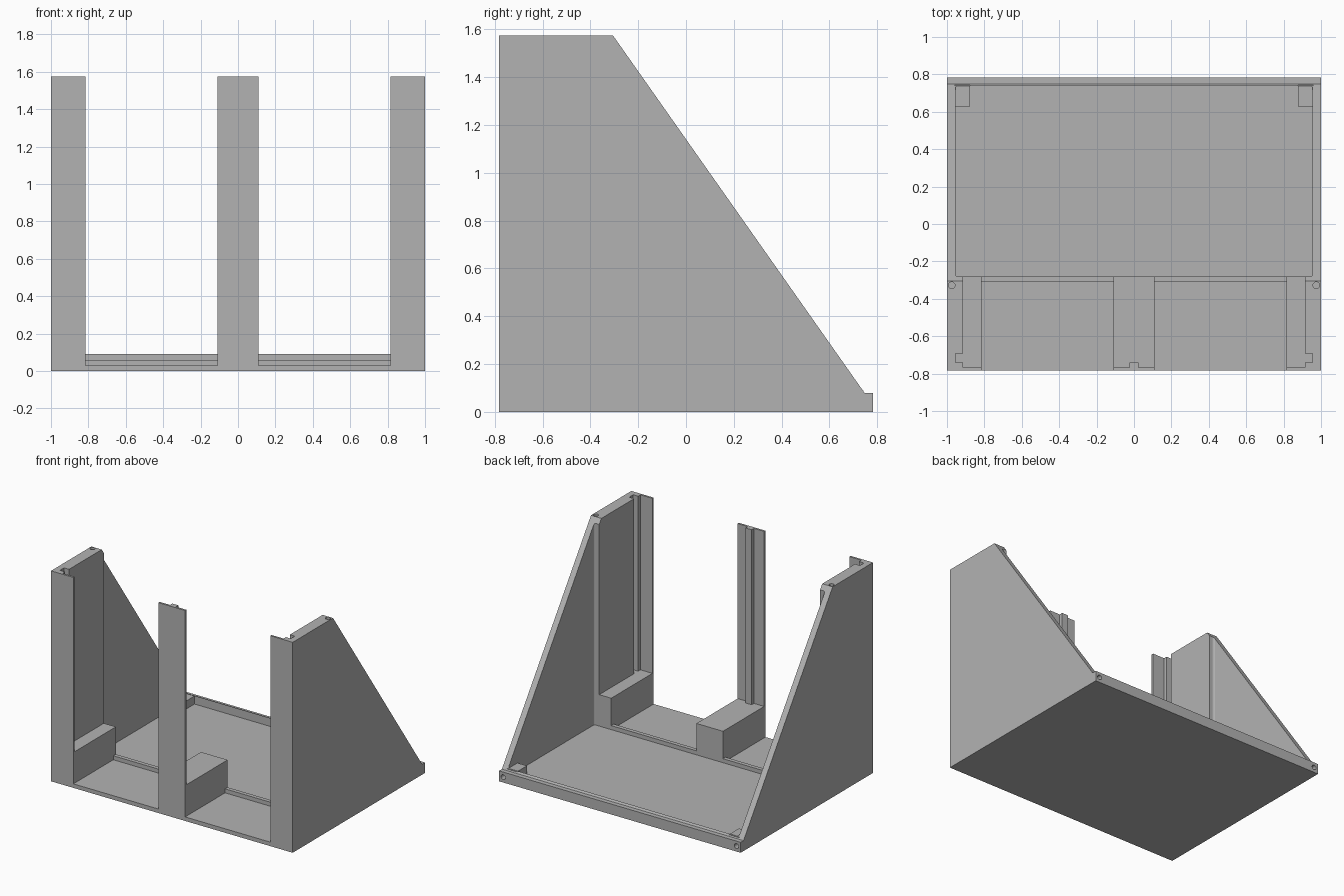
import bpy
import bmesh
from mathutils import Matrix, Vector

cube = bpy.data.objects.get("Cube")
if cube:
    bpy.data.objects.remove(cube, do_unlink=True)

grey = bpy.data.materials.new("plain grey")
grey.use_nodes = True
colour = (0.45, 0.45, 0.45, 1)
grey.diffuse_color = colour
grey.node_tree.nodes["Principled BSDF"].inputs["Base Color"].default_value = colour

TOP, FLOOR, RAIL, BLOCK = 1.574, 0.03, 0.06, 0.265
FRONT, BACK = -0.782, 0.782


def finish(name, bm):
    bmesh.ops.recalc_face_normals(bm, faces=bm.faces)
    mesh = bpy.data.meshes.new(name)
    bm.to_mesh(mesh)
    bm.free()
    mesh.materials.append(grey)
    obj = bpy.data.objects.new(name, mesh)
    bpy.context.collection.objects.link(obj)
    return obj


def box(name, x0, x1, y0, y1, z0, z1, round_corners=0):
    bm = bmesh.new()
    size = Vector((x1 - x0, y1 - y0, z1 - z0))
    centre = Vector((x0 + x1, y0 + y1, z0 + z1)) / 2
    bmesh.ops.create_cube(bm, size=1, matrix=Matrix.Translation(centre) @ Matrix.Diagonal(size.to_4d()))
    if round_corners:
        upright = [e for e in bm.edges if abs(e.verts[0].co.z - e.verts[1].co.z) > 0.01]
        bmesh.ops.bevel(bm, geom=upright, offset=round_corners, segments=3, profile=0.5, affect='EDGES')
    return finish(name, bm)


def rod(name, centre, radius, depth, along_y=False):
    bm = bmesh.new()
    turn = Matrix.Rotation(1.5707963, 4, 'X') if along_y else Matrix.Identity(4)
    bmesh.ops.create_cone(bm, cap_ends=True, segments=24, radius1=radius, radius2=radius,
                          depth=depth, matrix=Matrix.Translation(centre) @ turn)
    return finish(name, bm)


def cut(target, cutter):
    cutter.hide_render = True
    mod = target.modifiers.new("cut", 'BOOLEAN')
    mod.operation = 'DIFFERENCE'
    mod.solver = 'EXACT'
    mod.object = cutter
    bpy.context.view_layer.objects.active = target
    bpy.ops.object.modifier_apply(modifier=mod.name)
    bpy.data.objects.remove(cutter, do_unlink=True)


# Frame: the side outline swept over the full width
outline = [(FRONT, 0), (BACK, 0), (BACK, 0.078), (0.748, 0.078), (-0.305, TOP), (FRONT, TOP)]
bm = bmesh.new()
side = bm.faces.new([bm.verts.new((-1, y, z)) for y, z in outline])
swept = bmesh.ops.extrude_face_region(bm, geom=[side])["geom"]
bmesh.ops.translate(bm, vec=(2, 0, 0), verts=[v for v in swept if isinstance(v, bmesh.types.BMVert)])
frame = finish("frame", bm)

# Rear tray, and the space above the front blocks behind the thin posts
cut(frame, box("tray_cutter", -0.955, 0.955, -0.28, 0.738, FLOOR, 2, 0.012))
cut(frame, box("upper_cutter", -0.914, 0.914, -0.767, -0.2, BLOCK, 2))

for s in (-1, 1):
    # Front bays, leaving a low rail at their rear
    a, b = sorted((s * 0.11, s * 0.815))
    cut(frame, box("bay_cutter", a, b, -1, -0.31, FLOOR, 2))
    cut(frame, box("rail_cutter", a, b, -0.4, -0.2, RAIL, 2))
    # Panel groove in each side wall
    a, b = sorted((s * 0.85, s * 0.955))
    cut(frame, box("groove_cutter", a, b, -0.74, -0.692, BLOCK, 2))
    # Pin holes in the top and back
    cut(frame, rod("top_hole_cutter", (s * 0.975, -0.328, TOP), 0.018, 0.16))
    cut(frame, rod("back_hole_cutter", (s * 0.965, BACK, 0.04), 0.018, 0.16, True))
    # Corner blocks in the tray
    a, b = sorted((s * 0.877, s * 0.96))
    box("corner_block", a, b, 0.628, 0.742, 0.02, 0.09)

# Upright rib behind the middle post
box("middle_post_rib", -0.025, 0.025, -0.77, -0.74, BLOCK - 0.01, TOP)
